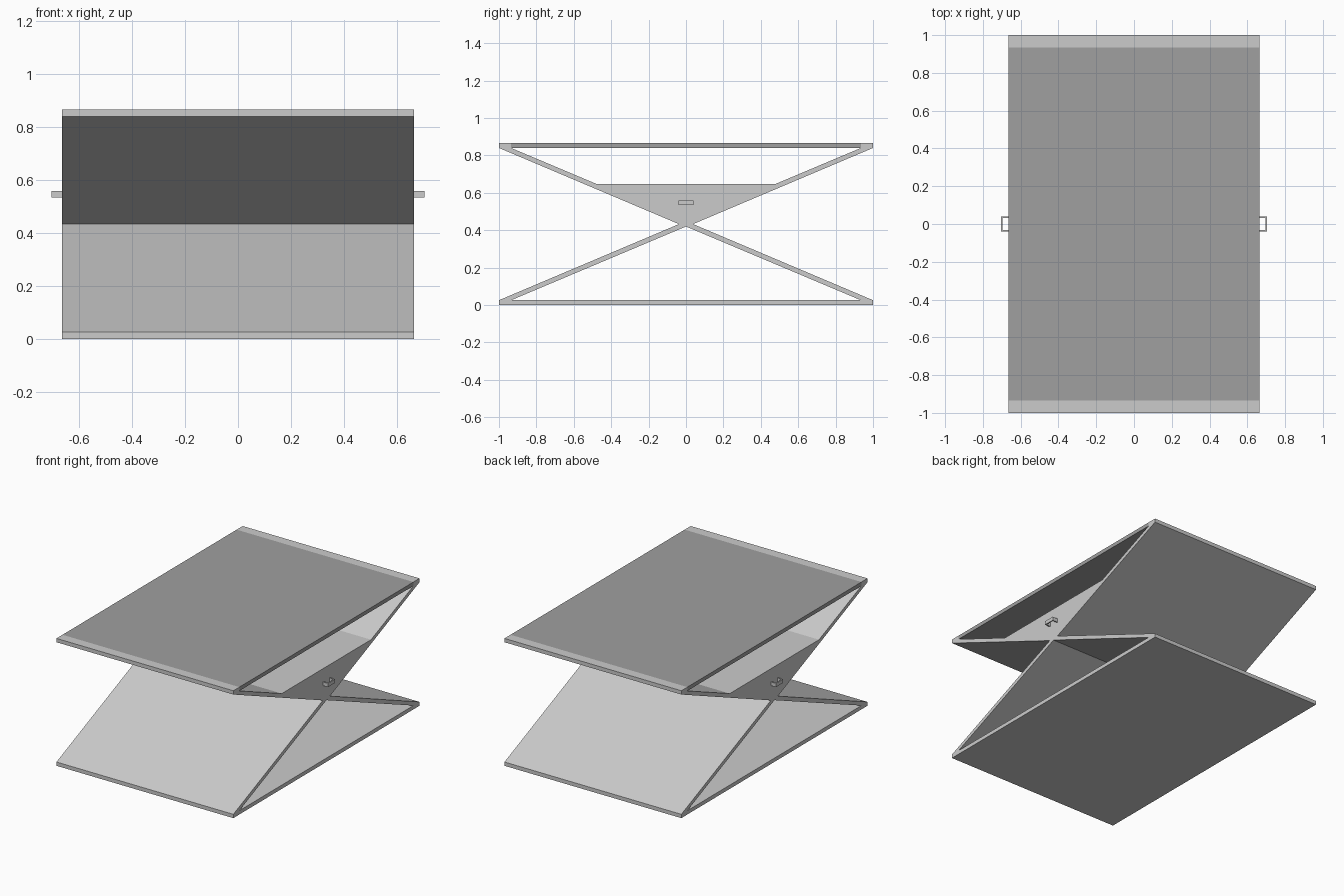
import bpy, bmesh

if "Cube" in bpy.data.objects:
    bpy.data.objects.remove(bpy.data.objects["Cube"])

HALF_W = 0.665          # half width along x
TOP, SLAB = 0.866, 0.026
MID = TOP / 2
LO, HI = SLAB, TOP - SLAB
APEX = 0.013            # half thickness of the waist at y = 0
INNER = 0.935           # y where arms meet the slabs


def extrude(name, points, vector, open_at_y0=False):
    """Extrude a flat outline along a vector into a closed solid."""
    bm = bmesh.new()
    face = bm.faces.new([bm.verts.new(p) for p in points])
    res = bmesh.ops.extrude_face_region(bm, geom=[face], use_keep_orig=True)
    moved = [g for g in res["geom"] if isinstance(g, bmesh.types.BMVert)]
    bmesh.ops.translate(bm, verts=moved, vec=vector)
    bmesh.ops.recalc_face_normals(bm, faces=bm.faces[:])
    if open_at_y0:      # leave the mirror seam open
        seam = [f for f in bm.faces if all(abs(v.co.y) < 1e-5 for v in f.verts)]
        bmesh.ops.delete(bm, geom=seam, context="FACES_ONLY")
    mesh = bpy.data.meshes.new(name)
    bm.to_mesh(mesh)
    bm.free()
    obj = bpy.data.objects.new(name, mesh)
    bpy.context.collection.objects.link(obj)
    return obj


def across(name, yz, half=HALF_W, **kw):
    """Extrude a y-z outline over the full table width."""
    return extrude(name, [(-half, y, z) for y, z in yz], (2 * half, 0, 0), **kw)


def mirror(obj, axis):
    mod = obj.modifiers.new("mirror", "MIRROR")
    mod.use_axis = [i == axis for i in range(3)]


# Crossed frame: one bent side, mirrored front to back
frame = across("cross_frame", [
    (1, LO), (INNER, LO), (0, MID - APEX), (0, MID + APEX), (INNER, HI),
    (INNER, TOP), (1, TOP), (1, HI), (0.038, MID)], open_at_y0=True)
mirror(frame, 1)

# Base slab
across("base_slab", [(-1, 0), (1, 0), (1, LO), (-1, LO)])

# Dark top panel set flush between the frame ends
top = across("top_panel", [(-INNER, HI), (INNER, HI), (INNER, TOP), (-INNER, TOP)])
dark = bpy.data.materials.new("dark_glass")
dark.diffuse_color = (0.35, 0.35, 0.35, 1)
dark.use_nodes = True
dark.node_tree.nodes["Principled BSDF"].inputs["Base Color"].default_value = dark.diffuse_color
top.data.materials.append(dark)

# Wedge-shaped drawer nested in the upper V
z_drawer = 0.648
y_drawer = INNER * (z_drawer - MID - APEX) / (HI - MID - APEX)
across("drawer", [(0, MID + APEX), (y_drawer, z_drawer), (-y_drawer, z_drawer)])

# U-shaped handle on each end
b, x0, x1, h = 0.008, HALF_W, 0.704, 0.039
handle = extrude("drawer_handle", [(x, y, 0.534) for x, y in [
    (x0, -h), (x1, -h), (x1, h), (x0, h),
    (x0, h - b), (x1 - b, h - b), (x1 - b, b - h), (x0, b - h)]], (0, 0, 0.025))
mirror(handle, 0)
